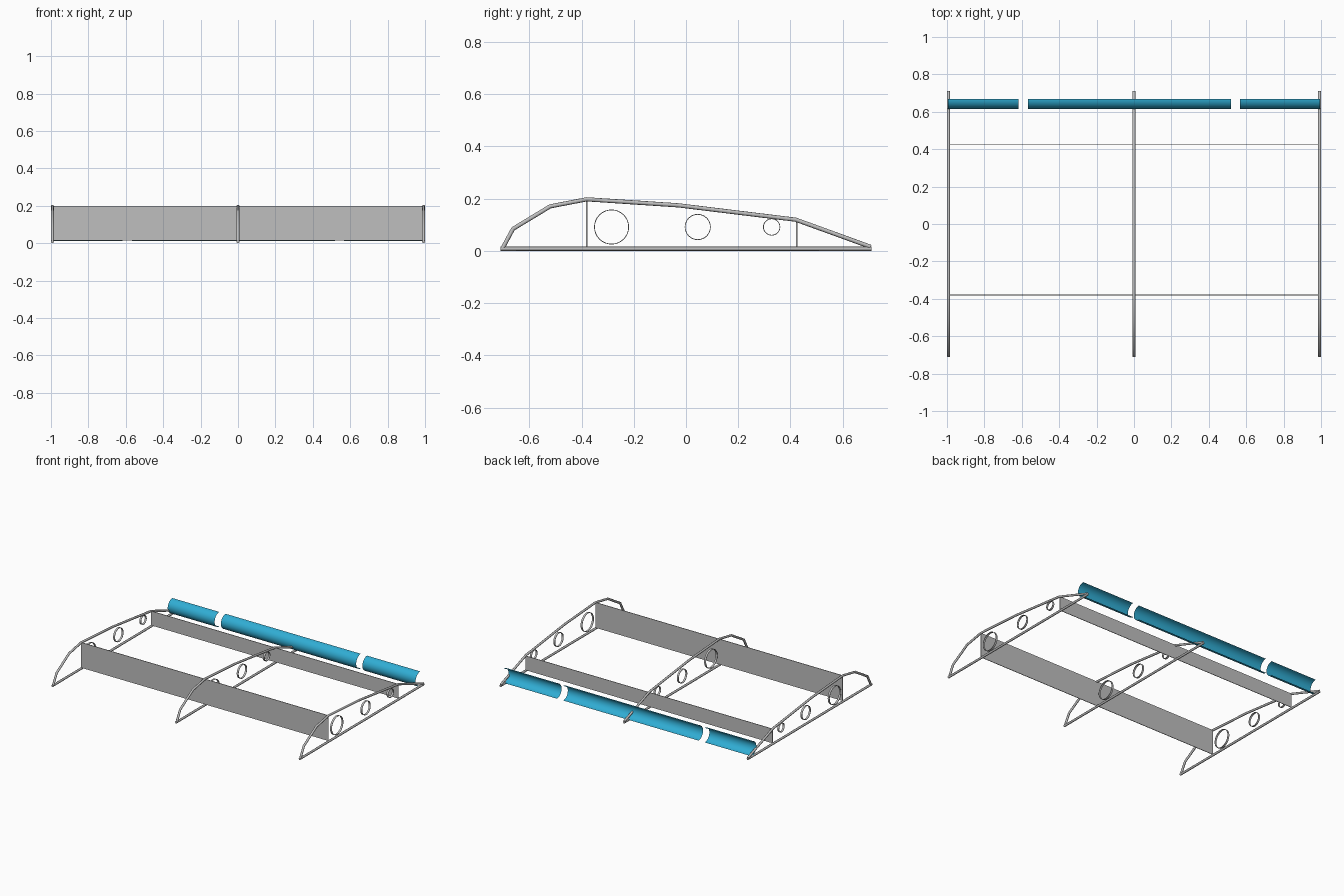
import bpy, bmesh, math

if "Cube" in bpy.data.objects:
    bpy.data.objects.remove(bpy.data.objects["Cube"])


def material(name, rgb):
    m = bpy.data.materials.new(name)
    m.diffuse_color = (*rgb, 1)
    m.use_nodes = True
    m.node_tree.nodes["Principled BSDF"].inputs["Base Color"].default_value = m.diffuse_color
    return m


GREY = material("light_grey", (0.52, 0.52, 0.52))
BLUE = material("sky_blue", (0.03, 0.42, 0.66))
RIB_X = (-0.992, 0.0, 0.992)
R = 0.008                      # rib bar radius


def finish(name, bm, mat):
    me = bpy.data.meshes.new(name)
    bm.to_mesh(me)
    bm.free()
    me.materials.append(mat)
    ob = bpy.data.objects.new(name, me)
    bpy.context.collection.objects.link(ob)
    return ob


def rod(name, pts, mat):
    """Round bar along a closed outline."""
    cu = bpy.data.curves.new(name, 'CURVE')
    cu.dimensions = '3D'
    cu.bevel_depth = R
    cu.bevel_resolution = 2
    sp = cu.splines.new('POLY')
    sp.points.add(len(pts) - 1)
    for p, co in zip(sp.points, pts):
        p.co = (*co, 1)
    sp.use_cyclic_u = False
    cu.use_fill_caps = True
    cu.materials.append(mat)
    ob = bpy.data.objects.new(name, cu)
    bpy.context.collection.objects.link(ob)


def box(name, centre, size, mat):
    bm = bmesh.new()
    bmesh.ops.create_cube(bm, size=1)
    for v in bm.verts:
        v.co = [c + s * k for c, s, k in zip(centre, size, v.co)]
    finish(name, bm, mat)


def ring(name, x, y, z, r, width=0.014, wall=0.003, n=32):
    """Thin-walled lightening hole ring with its axis along x."""
    bm = bmesh.new()
    loops = []
    for i in range(n):
        a = math.tau * i / n
        loops.append([bm.verts.new((x + dx, y + q * math.cos(a), z + q * math.sin(a)))
                      for dx, q in ((-width / 2, r), (width / 2, r),
                                    (width / 2, r - wall), (-width / 2, r - wall))])
    for i in range(n):
        a, b = loops[i], loops[(i + 1) % n]
        for k in range(4):
            j = (k + 1) % 4
            bm.faces.new((a[k], b[k], b[j], a[j]))
    bmesh.ops.recalc_face_normals(bm, faces=bm.faces[:])
    finish(name, bm, GREY)


def half_tube(name, x0, x1, y, z, r, n=24):
    """Open half-round sheet bulging towards the front."""
    bm = bmesh.new()
    rows = []
    for i in range(n + 1):
        a = math.pi / 2 + math.pi * i / n
        py, pz = y + r * math.cos(a), z + r * math.sin(a)
        rows.append((bm.verts.new((x0, py, pz)), bm.verts.new((x1, py, pz))))
    for a, b in zip(rows, rows[1:]):
        f = bm.faces.new((a[0], b[0], b[1], a[1]))
        f.smooth = True
    finish(name, bm, BLUE)


# ribs: upper contour, lower bar and lightening holes
TOP = [(-0.703, R), (-0.662, 0.084), (-0.52, 0.17), (-0.38, 0.197),
       (-0.03, 0.174), (0.42, 0.119), (0.707, 0.015)]
HOLES = [(-0.285, 0.067), (0.045, 0.05), (0.328, 0.033)]
for i, x in enumerate(RIB_X):
    rod(f"rib_top_{i}", [(x, y, z) for y, z in TOP], GREY)
    rod(f"rib_bottom_{i}", [(x, -0.71, R), (x, 0.71, R)], GREY)
    for j, (y, r) in enumerate(HOLES):
        ring(f"rib_hole_{i}_{j}", x, y, 0.091, r)

# spars
box("front_spar", (0, -0.38, 0.106), (1.984, 0.004, 0.184), GREY)
box("rear_spar", (0, 0.424, 0.066), (1.984, 0.004, 0.104), GREY)

# half-round trailing sheets
for i, (x0, x1) in enumerate([(-0.995, -0.618), (-0.568, 0.518), (0.568, 0.995)]):
    half_tube(f"trailing_sheet_{i}", x0, x1, 0.668, 0.065, 0.053)
